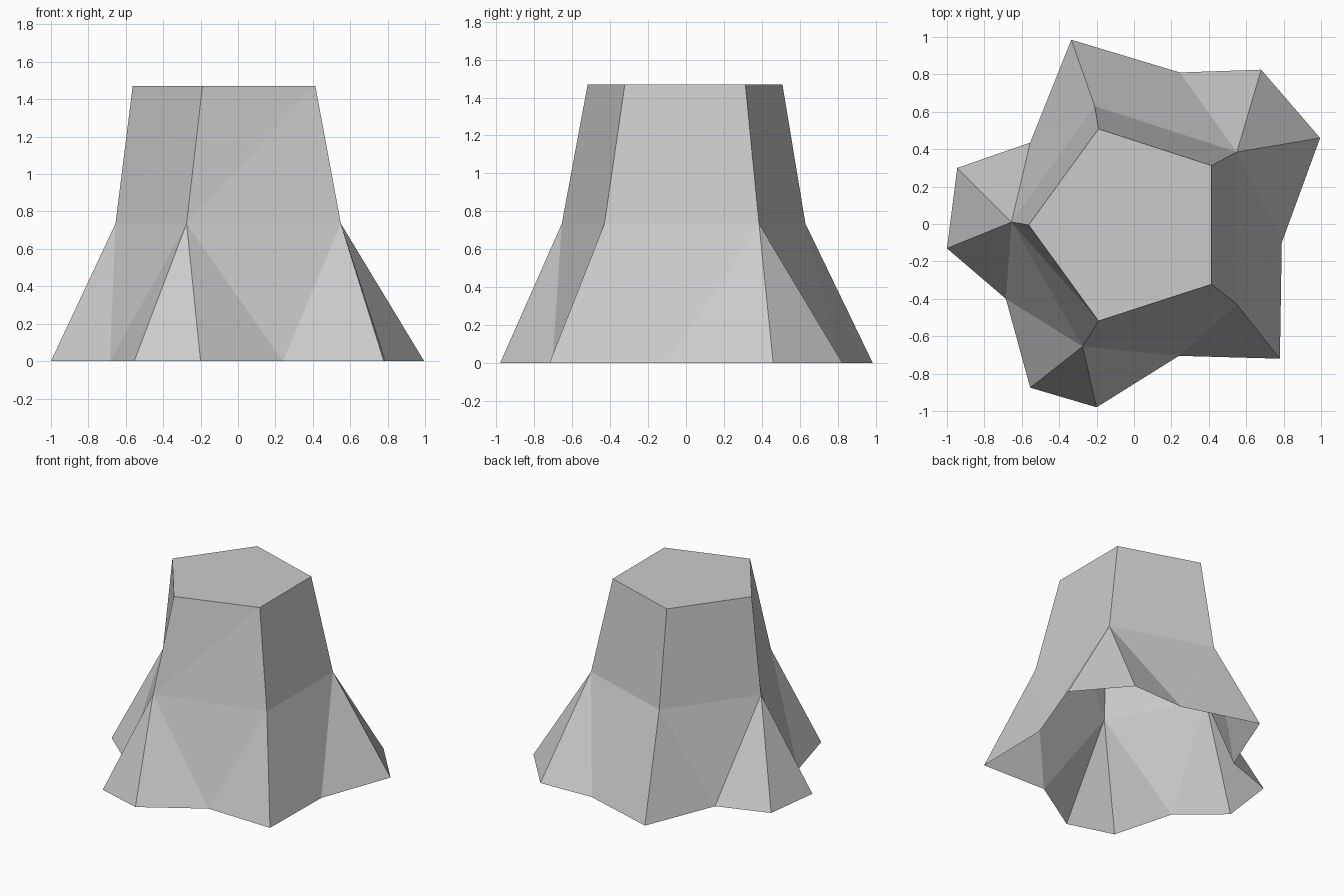
import bpy
import bmesh
from math import cos, sin, radians

cube = bpy.data.objects.get("Cube")
if cube:
    bpy.data.objects.remove(cube, do_unlink=True)

# Single plain grey
grey = bpy.data.materials.new("plain grey")
grey.use_nodes = True
colour = (0.6, 0.6, 0.6, 1)
grey.diffuse_color = colour
grey.node_tree.nodes["Principled BSDF"].inputs["Base Color"].default_value = colour

SIDES = 5
TOP_Z, WAIST_Z = 1.47, 0.735

# Corners of the waist, counter-clockwise
waist_points = [(0.55, 0.385), (-0.21, 0.63), (-0.655, 0.01), (-0.275, -0.655), (0.55, -0.43)]
# Flared foot of each corner: one or two hem points
foot_points = [
    [(0.995, 0.46), (0.68, 0.825)],
    [(-0.335, 0.985)],
    [(-0.945, 0.3), (-1, -0.13)],
    [(-0.555, -0.875), (-0.2, -0.98)],
    [(0.78, -0.72)],
]
# Hem point in the fold between each corner and the next
fold_points = [(0.245, 0.81), (-0.555, 0.435), (-0.685, -0.4), (0.24, -0.705), (0.79, -0.1)]

bm = bmesh.new()


def ring(points, z):
    return [bm.verts.new((x, y, z)) for x, y in points]


crown_points = []
for i in range(SIDES):
    a = radians(36 + 72 * i)
    crown_points.append((0.54 * cos(a) - 0.023, 0.54 * sin(a) - 0.005))

crown = ring(crown_points, TOP_Z)
waist = ring(waist_points, WAIST_Z)
feet = [ring(foot, 0) for foot in foot_points]
folds = ring(fold_points, 0)

# Flat crown, with the underside left open
bm.faces.new(crown)

for i in range(SIDES):
    j = (i + 1) % SIDES
    # Upper wall panel
    bm.faces.new((waist[i], waist[j], crown[j]))
    bm.faces.new((waist[i], crown[j], crown[i]))
    # Lower wall pinched into the fold
    bm.faces.new((waist[i], folds[i], waist[j]))
    bm.faces.new((waist[i], feet[i][-1], folds[i]))
    bm.faces.new((waist[j], folds[i], feet[j][0]))
    # Blunt toe where the corner has two hem points
    if len(feet[i]) == 2:
        bm.faces.new((waist[i], feet[i][0], feet[i][1]))

bm.normal_update()
mesh = bpy.data.meshes.new("flared_pedestal")
bm.to_mesh(mesh)
bm.free()
mesh.materials.append(grey)
pedestal = bpy.data.objects.new("flared_pedestal", mesh)
bpy.context.collection.objects.link(pedestal)
